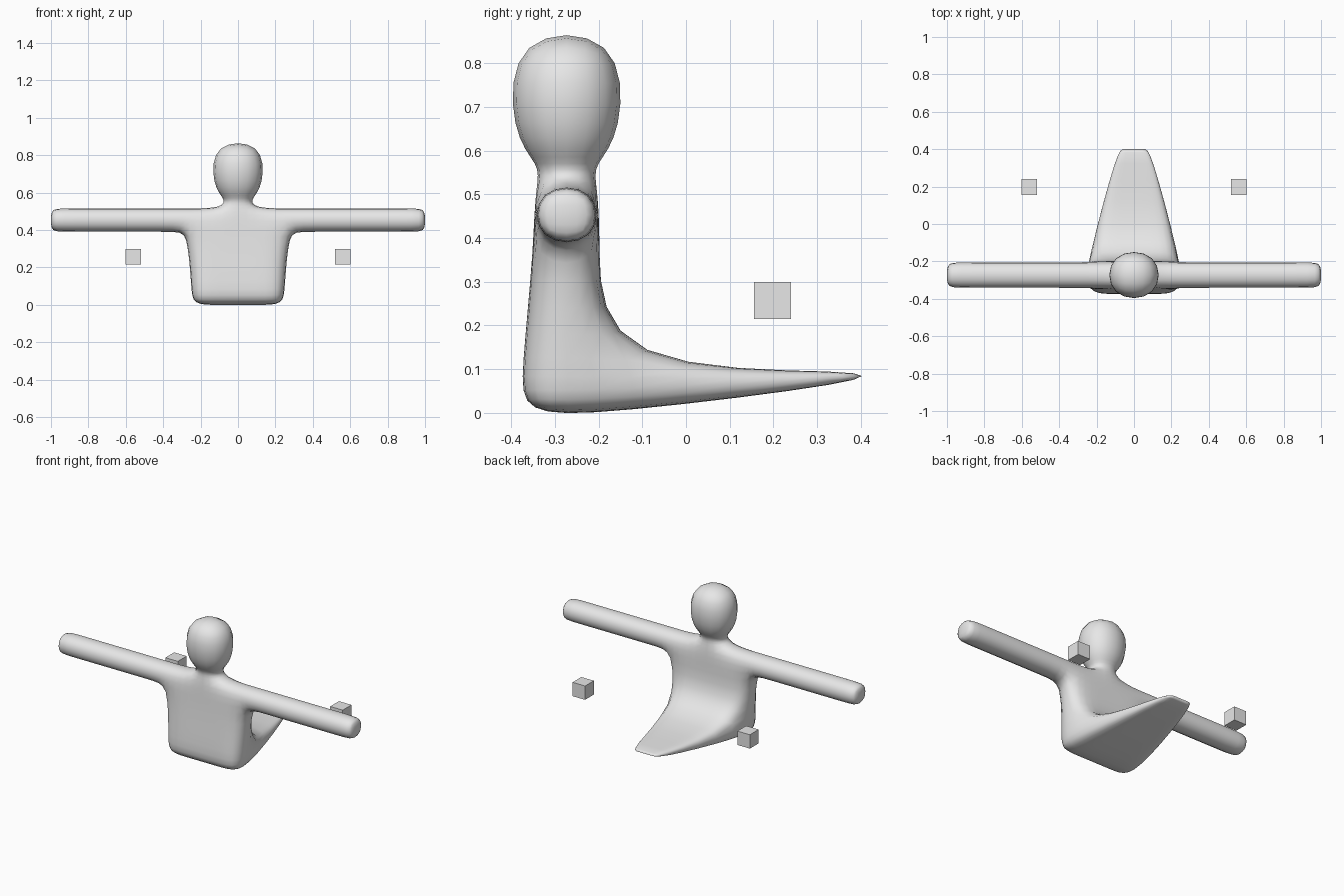
import bpy, bmesh

if "Cube" in bpy.data.objects:
    bpy.data.objects.remove(bpy.data.objects["Cube"])

grey = bpy.data.materials.new("light_grey")
grey.diffuse_color = (0.8, 0.8, 0.8, 1.0)
grey.use_nodes = True
grey.node_tree.nodes["Principled BSDF"].inputs["Base Color"].default_value = grey.diffuse_color

bm = bmesh.new()
verts, faces = {}, {}


def vert(p):
    key = tuple(round(c, 4) for c in p)
    if key not in verts:
        verts[key] = bm.verts.new(key)
    return verts[key]


def block(a, b):
    """Six-sided cell between two four-point rings; sides shared by two cells cancel out."""
    quads = [a, b] + [[a[i], a[(i + 1) % 4], b[(i + 1) % 4], b[i]] for i in range(4)]
    for q in quads:
        vs = [vert(p) for p in q]
        key = frozenset(vs)
        if key in faces:
            faces[key] = None
        else:
            faces[key] = vs


def loft(rings):
    for a, b in zip(rings, rings[1:]):
        block(a, b)


def flat_ring(x0, x1, y0, y1, z):
    return [(x0, y0, z), (x1, y0, z), (x1, y1, z), (x0, y1, z)]


# Torso: rows of (height, half width, half inner width, front y, back y)
rows = [(-0.004, 0.250, 0.120, -0.376, -0.190),
        (0.095, 0.256, 0.120, -0.376, -0.190),
        (0.385, 0.278, 0.085, -0.347, -0.199),
        (0.521, 0.278, 0.085, -0.347, -0.199)]


def columns(w, n):
    return [(-w, -n), (-n, n), (n, w)]


for c in range(3):
    loft([flat_ring(*columns(w, n)[c], yf, yb, z) for z, w, n, yf, yb in rows])

# Tail: back of the lowest torso row drawn out to a thin flat tip
(z0, w0, n0, _, yb), (z1, w1, n1, _, _) = rows[0], rows[1]
for c in range(3):
    (a0, a1), (b0, b1) = columns(w0, n0)[c], columns(w1, n1)[c]
    t0, t1 = columns(0.080, 0.055)[c]
    block([(a0, yb, z0), (a1, yb, z0), (b1, yb, z1), (b0, yb, z1)],
          [(t0, 0.428, 0.072), (t1, 0.428, 0.072), (t1, 0.428, 0.100), (t0, 0.428, 0.100)])

# Arms: straight out from the top torso row
for s in (-1, 1):
    loft([[(s * x, -0.347, 0.385), (s * x, -0.199, 0.385),
           (s * x, -0.199, 0.521), (s * x, -0.347, 0.521)]
          for x in (0.278, 0.322, 0.955, 1.005)])

# Neck and head: (height, half width, half depth)
loft([flat_ring(-hx, hx, -0.273 - hy, -0.273 + hy, z)
      for z, hx, hy in [(0.521, 0.085, 0.074), (0.567, 0.075, 0.066),
                        (0.632, 0.150, 0.140), (0.884, 0.150, 0.140)]])

for vs in faces.values():
    if vs:
        bm.faces.new(vs).smooth = True
bmesh.ops.delete(bm, geom=[v for v in bm.verts if not v.link_faces], context='VERTS')
bmesh.ops.recalc_face_normals(bm, faces=bm.faces)

mesh = bpy.data.meshes.new("body")
bm.to_mesh(mesh)
bm.free()
mesh.materials.append(grey)
body = bpy.data.objects.new("body", mesh)
bpy.context.collection.objects.link(body)
sub = body.modifiers.new("rounding", 'SUBSURF')
sub.levels = sub.render_levels = 2

# Small loose cubes behind the arms
for side, s in (("left", -1), ("right", 1)):
    bpy.ops.mesh.primitive_cube_add(size=0.085, location=(s * 0.56, 0.198, 0.257))
    cube = bpy.context.object
    cube.name = "cube_" + side
    cube.data.materials.append(grey)
